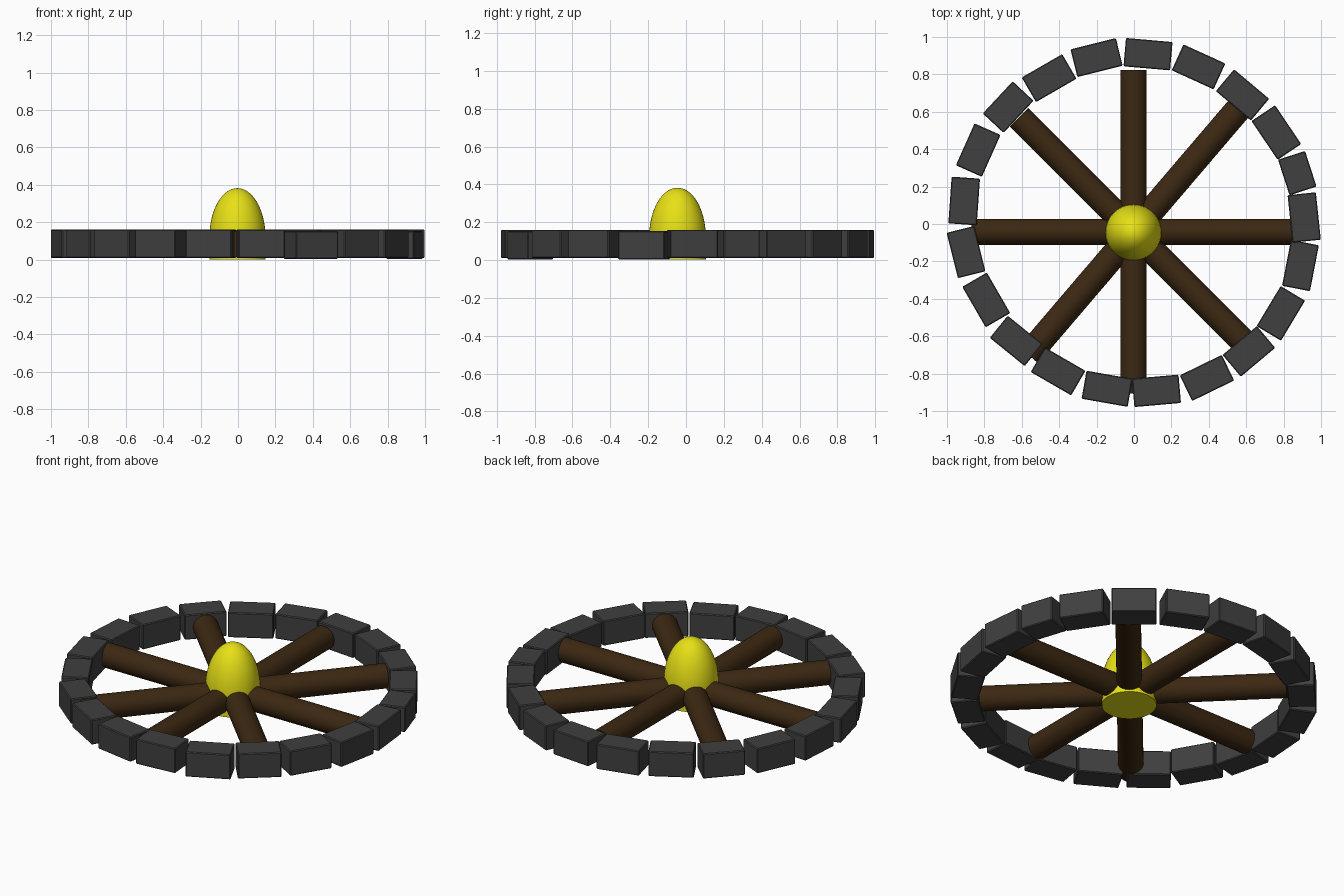
import bpy, bmesh, math
from mathutils import Matrix, Vector

if "Cube" in bpy.data.objects:
    bpy.data.objects.remove(bpy.data.objects["Cube"])


def material(name, rgb):
    m = bpy.data.materials.new(name)
    m.diffuse_color = (*rgb, 1)
    m.use_nodes = True
    m.node_tree.nodes["Principled BSDF"].inputs["Base Color"].default_value = m.diffuse_color
    return m


STONE = material("dark grey stone", (0.05, 0.05, 0.05))
WOOD = material("dark brown wood", (0.045, 0.021, 0.006))
FLAME = material("yellow flame", (0.80, 0.75, 0.008))


def add_object(name, bm, mat, smooth=False):
    mesh = bpy.data.meshes.new(name)
    bm.to_mesh(mesh)
    bm.free()
    mesh.materials.append(mat)
    ob = bpy.data.objects.new(name, mesh)
    bpy.context.collection.objects.link(ob)
    if smooth:
        bpy.ops.object.select_all(action='DESELECT')
        ob.select_set(True)
        bpy.context.view_layer.objects.active = ob
        bpy.ops.object.shade_smooth_by_angle(angle=math.radians(40))
    return ob


# Ring of hand-placed stones: x, y, turn in degrees, length
stones = [
    (0.075, 0.908, -5, .25), (0.345, 0.84, -24.5, .246), (0.58, 0.69, -40, .245),
    (0.761, 0.489, -56, .25), (0.873, 0.272, -72, .20), (0.91, 0.035, -84, .255),
    (0.89, -0.222, -101, .25), (0.785, -0.478, -121, .25), (0.614, -0.681, -140, .24),
    (0.39, -0.823, -154, .25), (0.12, -0.892, -175, .25), (-0.144, -0.881, 170, .25),
    (-0.406, -0.788, 150, .25), (-0.63, -0.625, 141, .24), (-0.79, -0.406, 120, .25),
    (-0.898, -0.15, 104, .25), (-0.908, 0.123, 86, .25), (-0.833, 0.395, 66, .245),
    (-0.673, 0.625, 47, .235), (-0.454, 0.78, 30, .25), (-0.2, 0.89, 14, .25),
]
for i, (x, y, turn, length) in enumerate(stones):
    bm = bmesh.new()
    bmesh.ops.create_cube(bm, size=1)
    bmesh.ops.scale(bm, vec=(length, 0.152, 0.15), verts=bm.verts)
    bmesh.ops.bevel(bm, geom=bm.edges[:], offset=0.005, segments=1, affect='EDGES')
    ob = add_object(f"ring_stone_{i + 1}", bm, STONE)
    low = 0.007 if i in (6, 9) else 0
    ob.location = (x, y, 0.085 - low)
    ob.rotation_euler.z = math.radians(turn)

# Crossed logs laid as spokes
centre = Vector((-0.003, -0.042, 0.083))
for i, angle in enumerate((0, 49.5, 90, 135)):
    bm = bmesh.new()
    bmesh.ops.create_cone(bm, cap_ends=True, segments=32, radius1=0.07,
                          radius2=0.07, depth=1.73)
    bmesh.ops.rotate(bm, verts=bm.verts, matrix=Matrix.Rotation(math.pi / 2, 3, 'Y'))
    ob = add_object(f"log_{i + 1}", bm, WOOD, True)
    ob.location = centre
    ob.rotation_euler.z = math.radians(angle)

# Flame: straight base with an elliptical dome, spun from a profile
base, top, radius, steps = 0.12, 0.382, 0.15, 14
profile = [(0, 0.002), (radius, 0.002)]
for k in range(steps + 1):
    a = math.pi / 2 * k / steps
    profile.append((radius * math.cos(a), base + (top - base) * math.sin(a)))
bm = bmesh.new()
verts = [bm.verts.new((r, 0, z)) for r, z in profile]
edges = [bm.edges.new(p) for p in zip(verts, verts[1:])]
bmesh.ops.spin(bm, geom=verts + edges, axis=(0, 0, 1), cent=(0, 0, 0),
               angle=math.tau, steps=40)
bmesh.ops.remove_doubles(bm, verts=bm.verts, dist=1e-4)
bmesh.ops.recalc_face_normals(bm, faces=bm.faces)
flame = add_object("flame", bm, FLAME, True)
flame.location = (-0.003, -0.045, 0)
